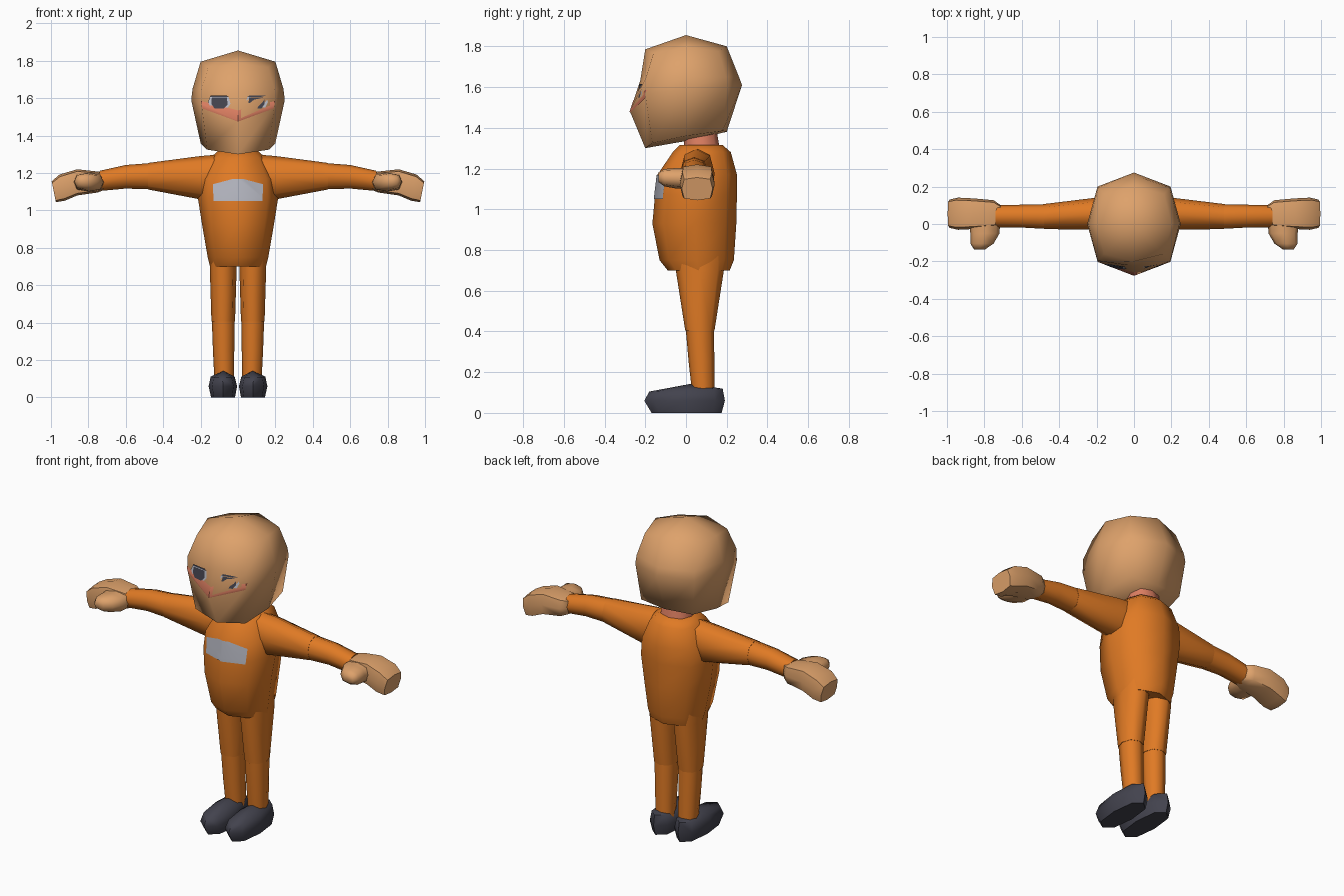
import bpy, bmesh, math
from mathutils import Vector

if "Cube" in bpy.data.objects:
    bpy.data.objects.remove(bpy.data.objects["Cube"])


def material(name, rgb):
    m = bpy.data.materials.new(name)
    m.diffuse_color = (*rgb, 1)
    m.use_nodes = True
    m.node_tree.nodes["Principled BSDF"].inputs["Base Color"].default_value = m.diffuse_color
    return m


SKIN = material("skin", (0.73, 0.36, 0.147))
ORANGE = material("orange_suit", (0.745, 0.195, 0.018))
DARK = material("dark_grey", (0.055, 0.055, 0.075))
PALE = material("pale_grey", (0.47, 0.48, 0.54))
BLUSH = material("blush_pink", (0.72, 0.21, 0.12))


def finish(name, bm, mat, angle=60):
    me = bpy.data.meshes.new(name)
    bm.to_mesh(me)
    bm.free()
    me.materials.append(mat)
    me.shade_smooth()
    me.set_sharp_from_angle(angle=math.radians(angle))
    ob = bpy.data.objects.new(name, me)
    bpy.context.collection.objects.link(ob)
    return ob


def loft(name, rings, mat, start=None, end=None, side=1, angle=60):
    """Skin a list of rings; close each end with a fan to a centre point."""
    bm = bmesh.new()
    rows = [[bm.verts.new((p[0] * side, p[1], p[2])) for p in r] for r in rings]
    n = len(rows[0])
    for a, b in zip(rows, rows[1:]):
        for i in range(n):
            j = (i + 1) % n
            bm.faces.new((a[i], a[j], b[j], b[i]))
    for row, centre in ((rows[0], start), (rows[-1], end)):
        if centre is None:
            centre = sum((v.co for v in row), Vector()) / n
        else:
            centre = (centre[0] * side, centre[1], centre[2])
        c = bm.verts.new(centre)
        for i in range(n):
            bm.faces.new((row[i], row[(i + 1) % n], c))
    bmesh.ops.recalc_face_normals(bm, faces=bm.faces[:])
    return finish(name, bm, mat, angle)


def octagon(axis, pos, cu, cv, ru, rv, k=0.75, tilt=0.0):
    """Eight-sided section across an axis; k sets how boxy the corners are."""
    pts = []
    for u, v in ((1, 0), (k, k), (0, 1), (-k, k), (-1, 0), (-k, -k), (0, -1), (k, -k)):
        a, b = cu + u * ru, cv + v * rv
        d = pos + tilt * v * rv
        pts.append({"x": (d, a, b), "y": (a, d, b), "z": (a, b, d)}[axis])
    return pts


def decal(name, source, outline, mat, lift):
    """Thin plate cut from the front of a part by a convex x-z outline."""
    bm = bmesh.new()
    bm.from_mesh(source.data)
    bm.normal_update()
    back = [f for f in bm.faces if f.normal.y > -0.15]
    bmesh.ops.delete(bm, geom=back, context="FACES")
    pts = [Vector((x, 0, z)) for x, z in outline]
    mid = sum(pts, Vector()) / len(pts)
    for p, q in zip(pts, pts[1:] + pts[:1]):
        d = q - p
        out = Vector((d.z, 0, -d.x))
        if out.dot(p - mid) < 0:
            out.negate()
        geom = bm.verts[:] + bm.edges[:] + bm.faces[:]
        bmesh.ops.bisect_plane(bm, geom=geom, plane_co=p, plane_no=out, clear_outer=True)
    bmesh.ops.translate(bm, verts=bm.verts[:], vec=(0, -lift, 0))
    return finish(name, bm, mat)


def mirrored(half):
    """Five points from front to back become a symmetric ring of eight."""
    return half + [(-x, y, z) for x, y, z in half[-2:0:-1]]


# Head: chin ring, nose ring, brow ring, crown ring
head = loft("head", [mirrored(h) for h in (
    [(0, -.20, 1.30), (.165, -.165, 1.325), (.20, 0, 1.36), (.17, .18, 1.385), (0, .20, 1.38)],
    [(0, -.275, 1.48), (.195, -.20, 1.565), (.25, 0, 1.59), (.195, .20, 1.60), (0, .275, 1.61)],
    [(0, -.225, 1.63), (.195, -.197, 1.645), (.243, 0, 1.65), (.19, .195, 1.65), (0, .26, 1.65)],
    [(0, -.20, 1.785), (.16, -.16, 1.765), (.20, 0, 1.795), (.16, .16, 1.775), (0, .20, 1.80)],
)], SKIN, start=(0, 0, 1.335), end=(0, 0, 1.855), angle=80)

# Face markings
for s, tag in ((1, "left"), (-1, "right")):
    def face(part, outline, mat, lift):
        decal(f"{tag}_{part}", head, [(x * s, z) for x, z in outline], mat, lift)
    face("cheek_blush", [(0, 1.475), (.19, 1.545), (.198, 1.585), (0, 1.535)], BLUSH, .002)
    face("eye_white", [(.04, 1.57), (.055, 1.55), (.145, 1.55), (.16, 1.58),
                       (.15, 1.607), (.05, 1.607)], PALE, .004)
    face("iris", [(.055, 1.565), (.075, 1.545), (.125, 1.545), (.143, 1.57),
                  (.14, 1.603), (.06, 1.603)], DARK, .006)
    face("lash", [(.05, 1.606), (.15, 1.606), (.145, 1.615), (.06, 1.615)], DARK, .007)

# Neck
loft("neck", [octagon("z", 1.27, 0, .08, .10, .09), octagon("z", 1.39, 0, .07, .08, .08)], BLUSH)

# Torso: height, half width, front y, back y
torso = loft("torso", [
    octagon("z", z, 0, (f + b) / 2, w, (b - f) / 2, .74) for z, w, f, b in (
        (.70, .15, -.09, .215), (.75, .162, -.13, .235), (.93, .193, -.165, .247),
        (1.07, .215, -.152, .25), (1.17, .205, -.14, .25), (1.28, .15, -.065, .22),
        (1.315, .11, -.03, .18))],
    ORANGE, start=(0, .06, .73))

# Chest panel
decal("chest_panel", torso, [(-.13, 1.05), (.13, 1.05), (.135, 1.14), (.03, 1.168),
                             (-.03, 1.168), (-.135, 1.14)], PALE, .004)

# Limbs, built on one side and repeated on the other
for s, tag in ((1, "left"), (-1, "right")):
    def limb(part, axis, sections, mat, k=.74, **kw):
        loft(f"{tag}_{part}", [octagon(axis, *sec[:5], k, *sec[5:]) for sec in sections],
             mat, side=s, **kw)

    # Arm
    limb("upper_arm", "x", [(.09, .055, 1.19, .08, .11), (.20, .055, 1.175, .086, .116),
                            (.48, .04, 1.183, .067, .071)], ORANGE)
    limb("forearm", "x", [(.47, .04, 1.183, .066, .070), (.60, .042, 1.18, .061, .063),
                          (.74, .042, 1.158, .060, .054)], ORANGE)

    # Mitten hand with thumb
    limb("hand", "x", [(.715, .05, 1.156, .052, .046), (.75, .055, 1.152, .072, .056),
                       (.86, .055, 1.15, .082, .07), (.94, .055, 1.122, .086, .07, .2),
                       (.985, .055, 1.10, .076, .056, .2)], SKIN, k=.84)
    limb("thumb", "y", [(.03, .80, 1.15, .085, .05), (-.05, .797, 1.152, .078, .05),
                        (-.105, .813, 1.155, .062, .043), (-.135, .825, 1.157, .03, .024)],
         SKIN, k=.78)

    # Leg
    limb("thigh", "z", [(.78, .079, .068, .071, .125), (.70, .079, .068, .072, .118),
                        (.405, .079, .068, .063, .072)], ORANGE)
    limb("shin", "z", [(.42, .079, .068, .061, .070), (.25, .077, .076, .057, .063),
                       (.09, .074, .085, .052, .054)], ORANGE)

    # Shoe
    limb("shoe", "z", [(0, .08, .003, .064, .172), (.06, .081, -.007, .076, .198),
                       (.112, .082, 0, .064, .18, .04)], DARK, k=.76,
         start=(.08, 0, 0), end=(.078, .02, .142))
